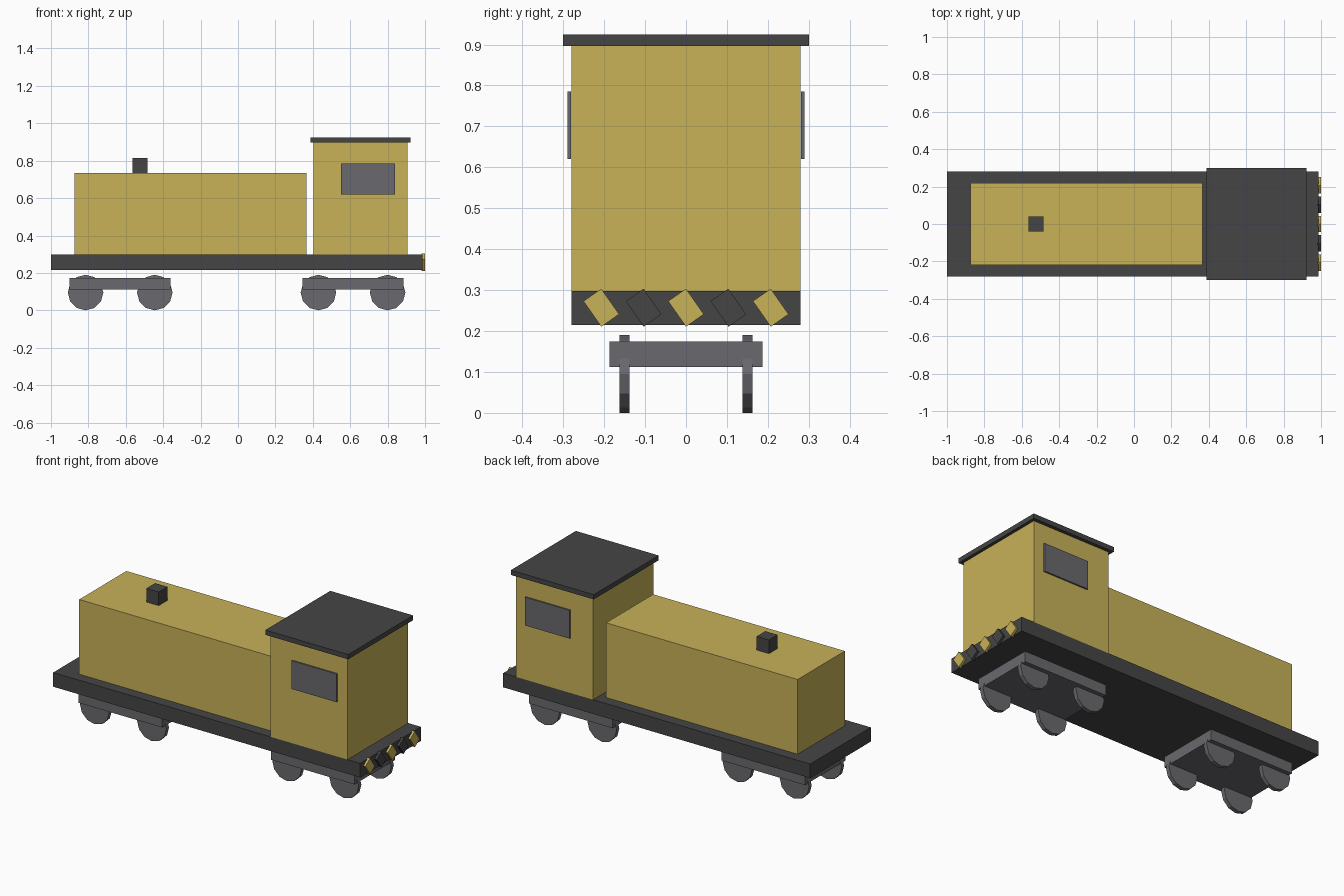
import bpy
import math

default = bpy.data.objects.get("Cube")
if default:
    bpy.data.objects.remove(default, do_unlink=True)


def material(name, rgb):
    mat = bpy.data.materials.new(name)
    mat.use_nodes = True
    colour = (*rgb, 1)
    mat.diffuse_color = colour
    mat.node_tree.nodes["Principled BSDF"].inputs["Base Color"].default_value = colour
    return mat


yellow = material("mustard yellow", (0.58, 0.445, 0.098))
dark = material("charcoal", (0.06, 0.06, 0.061))
grey = material("steel grey", (0.142, 0.142, 0.157))


def finish(name, mat):
    obj = bpy.context.object
    obj.name = name
    obj.data.materials.append(mat)
    return obj


def box(name, mat, x, y, z, tilt=0):
    """Box from (low, high) ranges, optionally tilted about x."""
    ranges = (x, y, z)
    bpy.ops.mesh.primitive_cube_add(size=1, location=[(a + b) / 2 for a, b in ranges])
    obj = finish(name, mat)
    obj.scale = [b - a for a, b in ranges]
    obj.rotation_euler.x = tilt
    return obj


def wheel(name, x, y):
    # Twelve-sided disc with a corner at the bottom
    bpy.ops.mesh.primitive_cylinder_add(vertices=12, radius=0.095, depth=0.024,
                                        location=(x, y, 0.095),
                                        rotation=(math.pi / 2, 0, 0))
    finish(name, grey)


# Body
box("deck", dark, (-1, 0.987), (-0.28, 0.28), (0.215, 0.298))
box("hood", yellow, (-0.875, 0.365), (-0.218, 0.218), (0.298, 0.735))
box("exhaust_stack", dark, (-0.565, -0.485), (-0.04, 0.04), (0.735, 0.815))
box("cab", yellow, (0.405, 0.905), (-0.28, 0.28), (0.298, 0.897))
box("cab_roof", dark, (0.387, 0.923), (-0.3, 0.3), (0.897, 0.925))

# Cab side windows
for side, y in (("right", -0.285), ("left", 0.285)):
    box(f"{side}_window", grey, (0.55, 0.84), (y - 0.0045, y + 0.0045), (0.62, 0.785))

# Bogies: a frame plate with four wheels each
for end, cx in (("rear", -0.63), ("front", 0.615)):
    box(f"{end}_bogie_frame", grey, (cx - 0.27, cx + 0.27), (-0.187, 0.187), (0.112, 0.174))
    for axle in (-1, 1):
        for side in (-1, 1):
            wheel(f"{end}_wheel", cx + axle * 0.185, side * 0.15)

# Slanted warning stripes across the end of the deck
for i in range(-2, 3):
    y = i * 0.1035
    box("warning_stripe", dark if i % 2 else yellow, (0.982, 1),
        (y - 0.0265, y + 0.0265), (0.219, 0.295), math.radians(35))
